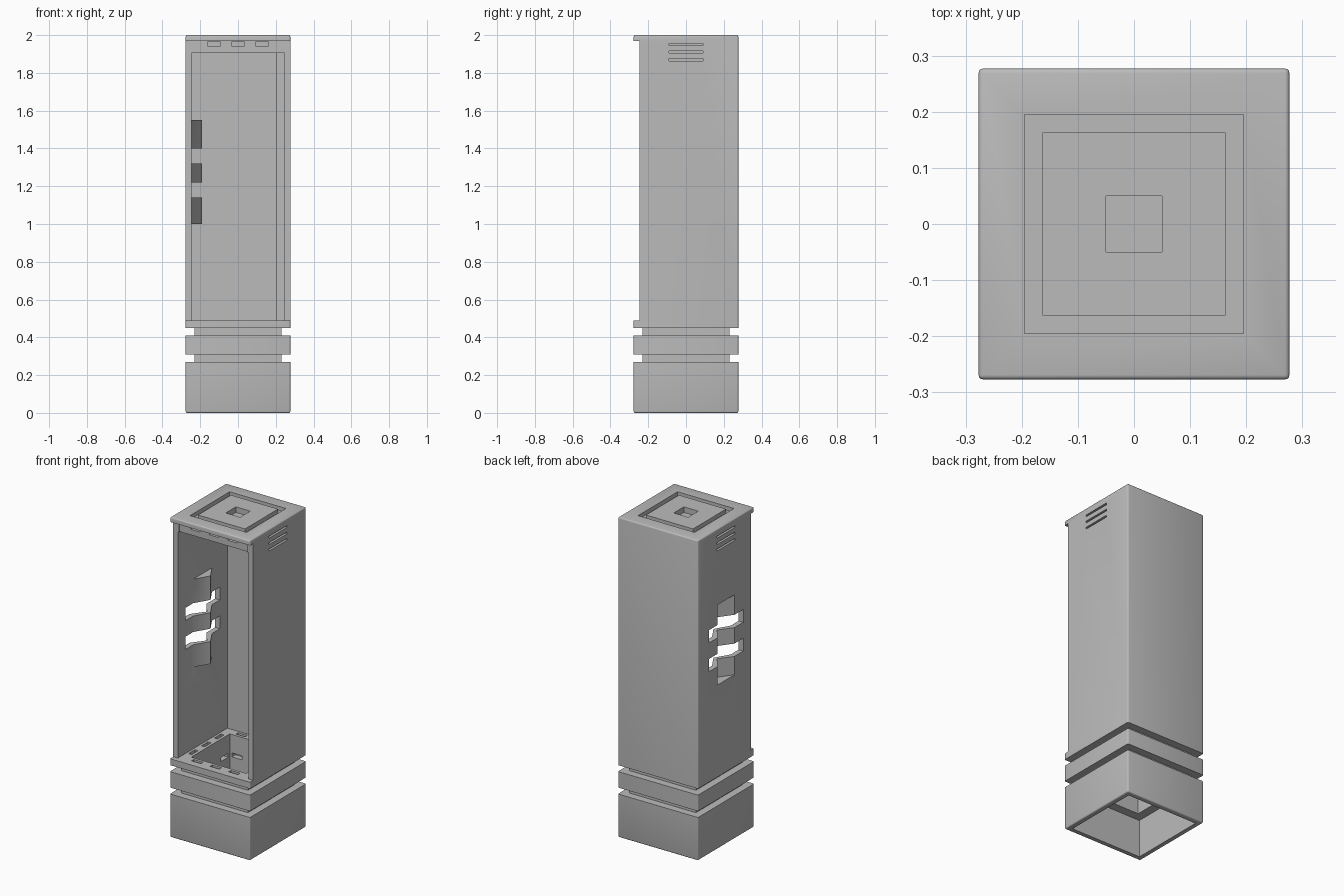
import bpy, bmesh
from mathutils import Matrix

if "Cube" in bpy.data.objects:
    bpy.data.objects.remove(bpy.data.objects["Cube"], do_unlink=True)

grey = bpy.data.materials.new("plain grey")
grey.use_nodes = True
grey.diffuse_color = (0.5, 0.5, 0.5, 1)
grey.node_tree.nodes["Principled BSDF"].inputs["Base Color"].default_value = (0.5, 0.5, 0.5, 1)

W = 0.277      # outer half width
IN = 0.245     # inner half width of the walls
HOLE = 0.19    # half width of the opening through the base


def add_object(name, bm):
    bmesh.ops.recalc_face_normals(bm, faces=bm.faces)
    mesh = bpy.data.meshes.new(name)
    bm.to_mesh(mesh)
    bm.free()
    mesh.materials.append(grey)
    ob = bpy.data.objects.new(name, mesh)
    bpy.context.collection.objects.link(ob)
    return ob


def box(name, x, y, z, soft=None):
    """Box from ranges; soft picks the edges to round."""
    bm = bmesh.new()
    bmesh.ops.create_cube(bm, size=1)
    for v in bm.verts:
        v.co = [r[0] if c < 0 else r[1] for c, r in zip(v.co, (x, y, z))]
    if soft:
        edges = [e for e in bm.edges if soft(e)]
        bmesh.ops.bevel(bm, geom=edges, offset=0.008, segments=3, profile=0.5, affect='EDGES')
    return add_object(name, bm)


def square(name, r, z0, z1, soft=None):
    return box(name, (-r, r), (-r, r), (z0, z1), soft)


def prism(name, x0, half, apex, z0, z1):
    """Upright triangular prism pointing to +x."""
    bm = bmesh.new()
    verts = [bm.verts.new(p) for p in ((x0, -half, z0), (apex, 0, z0), (x0, half, z0))]
    face = bm.faces.new(verts)
    top = bmesh.ops.extrude_face_region(bm, geom=[face])["geom"]
    for v in top:
        if isinstance(v, bmesh.types.BMVert):
            v.co.z = z1
    return add_object(name, bm)


def combine(target, others, operation='DIFFERENCE'):
    """Apply booleans one by one and drop the helpers."""
    for ob in others:
        ob.hide_render = True
        mod = target.modifiers.new("cut", 'BOOLEAN')
        mod.operation = operation
        mod.solver = 'EXACT'
        mod.object = ob
    bpy.context.view_layer.update()
    dg = bpy.context.evaluated_depsgraph_get()
    result = bpy.data.meshes.new_from_object(target.evaluated_get(dg))
    target.modifiers.clear()
    target.data = result
    for ob in others:
        bpy.data.objects.remove(ob, do_unlink=True)


def four_sides(make):
    """Repeat a helper box around the vertical axis."""
    out = []
    for i in range(4):
        for ob in make():
            ob.data.transform(Matrix.Rotation(i * 1.5707963, 4, 'Z'))
            out.append(ob)
    return out


def upright(e):
    return abs(e.verts[0].co.z - e.verts[1].co.z) > 0.01


def rim_at(z):
    return lambda e: upright(e) or all(abs(v.co.z - z) < 0.001 for v in e.verts)


# Tower body: open-fronted shell with floor and thick top
body = square("tower_body", W, 0.45, 2.0, rim_at(2.0))
cuts = [
    box("interior", (-IN, IN), (-0.4, IN), (0.49, 1.905)),
    box("front_step", (-0.4, 0.4), (-0.4, -IN), (0.49, 1.97)),
    box("header_recess", (-0.238, 0.238), (-0.4, -0.238), (1.9, 1.97)),
    square("floor_opening", HOLE, 0.4, 0.6),
    square("top_centre_hole", 0.05, 1.965, 2.1),
]
ring = square("top_groove", 0.195, 1.975, 2.1)
combine(ring, [square("groove_core", 0.163, 1.9, 2.2)])
cuts.append(ring)
# Header slots
cuts += [box("header_slot", (x - 0.032, x + 0.032), (-0.3, -0.215), (1.94, 1.965))
         for x in (-0.128, 0, 0.128)]
# Floor slots near the opening
cuts += four_sides(lambda: [box("floor_slot", (x - 0.032, x + 0.032), (-0.23, -0.208), (0.47, 0.52))
                            for x in (-0.128, 0, 0.128)])
# Side vents
cuts += [box("vent", sorted((s * 0.257, s * 0.3)), (-0.09, 0.09), (z - 0.006, z + 0.006))
         for s in (-1, 1) for z in (1.87, 1.91, 1.95)]
combine(body, cuts)

# Wedge-shaped pocket in one side wall, crossed by two through slots
combine(body, [prism("pocket_shell", -0.262, 0.122, -0.19, 1.0, 1.55)], 'UNION')
combine(body, [prism("pocket", -0.29, 0.1, -0.215, 1.025, 1.525)]
        + [box("cross_slot", (-0.3, -0.15), (-0.17, 0.17), z)
           for z in ((1.14, 1.22), (1.32, 1.40))])

# Strip in the rear inner corner
strip = box("corner_strip", (0.2, IN + 0.005), (0.2, IN + 0.005), (0.485, 1.91))

# Two recessed necks
necks = []
for name, z0, z1 in (("lower_neck", 0.265, 0.315), ("upper_neck", 0.405, 0.455)):
    neck = square(name, 0.23, z0, z1)
    combine(neck, [square("neck_opening", HOLE, 0.1, 0.6)])
    necks.append(neck)

# Middle ring with small pockets on its inside
collar = square("middle_ring", W, 0.31, 0.41, upright)
combine(collar, [square("ring_opening", HOLE, 0.2, 0.6)]
        + four_sides(lambda: [box("ring_pocket", (x - 0.035, x + 0.035), (0.15, 0.225), (0.35, 0.375))
                              for x in (-0.14, 0.14)]))

# Hollow base with an inner ledge
base = square("hollow_base", W, 0.0, 0.27, rim_at(0.0))
combine(base, [square("base_cavity", IN, -0.1, 0.235), square("base_opening", HOLE, 0.1, 0.4)])

# Smooth only the rounded edges
bpy.ops.object.select_all(action='DESELECT')
for ob in [body, collar, base]:
    ob.select_set(True)
bpy.context.view_layer.objects.active = body
bpy.ops.object.shade_smooth_by_angle(angle=0.6)
